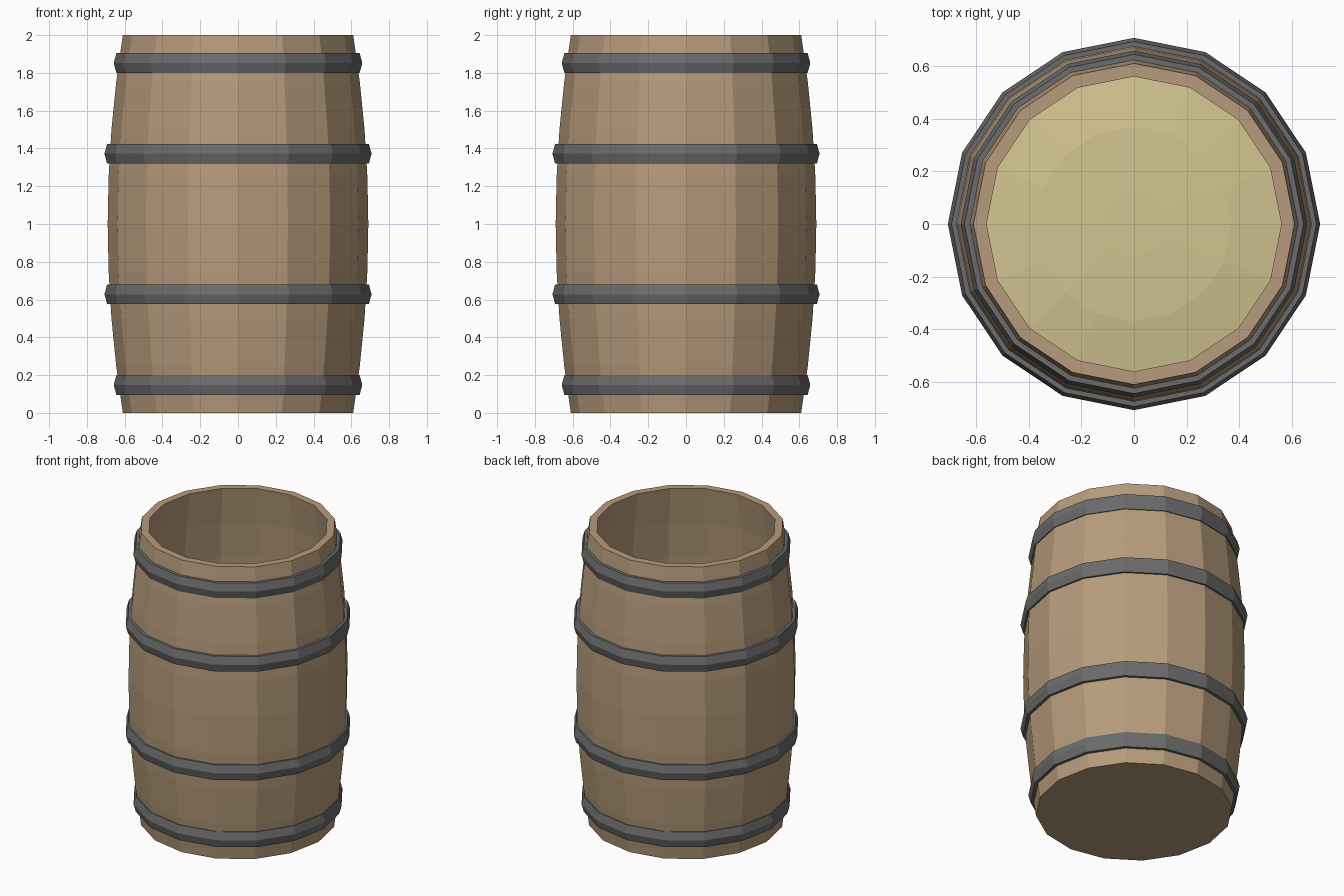
import bpy
from math import sin, cos, tau

if "Cube" in bpy.data.objects:
    bpy.data.objects.remove(bpy.data.objects["Cube"], do_unlink=True)

SIDES = 16


def material(name, color):
    m = bpy.data.materials.new(name)
    m.use_nodes = True
    m.diffuse_color = (*color, 1)
    m.node_tree.nodes["Principled BSDF"].inputs["Base Color"].default_value = (*color, 1)
    return m


def lathe(name, profile, mat, closed=False):
    """Spin (radius, height) points about z; open ends are capped when not closed."""
    verts = [(r * cos(tau * i / SIDES), r * sin(tau * i / SIDES), z)
             for r, z in profile for i in range(SIDES)]
    rows = len(profile)
    faces = []
    for k in range(rows if closed else rows - 1):
        a, b = k * SIDES, (k + 1) % rows * SIDES
        for i in range(SIDES):
            j = (i + 1) % SIDES
            faces.append((a + i, a + j, b + j, b + i))
    if not closed:
        faces.append(tuple(reversed(range(SIDES))))
        faces.append(tuple(range((rows - 1) * SIDES, rows * SIDES)))
    mesh = bpy.data.meshes.new(name)
    mesh.from_pydata(verts, [], faces)
    mesh.materials.append(mat)
    obj = bpy.data.objects.new(name, mesh)
    bpy.context.collection.objects.link(obj)
    return obj


def bulge(z):
    return 0.69 - 0.08 * (z - 1) ** 2


wood = material("oak wood", (0.47, 0.33, 0.2))
iron = material("dark iron", (0.15, 0.15, 0.15))
grain = material("pale grain", (0.64, 0.55, 0.28))

# Bulging staves: outer wall up, rim, inner wall down to the floor
heights = [i / 4 for i in range(9)]
outer = [(bulge(z), z) for z in heights]
inner = [(bulge(z) - 0.05, z) for z in reversed(heights[1:])]
lathe("barrel_body", outer + inner + [(0.57, 0.1)], wood)

# Iron hoops with a ridged outer face, mirrored about the middle
for label, z, r in (("end", 0.852, 0.658), ("middle", 0.372, 0.707)):
    for side, s in (("upper", 1), ("lower", -1)):
        section = [(r - 0.035, -0.052), (r - 0.014, -0.052), (r, 0),
                   (r - 0.014, 0.052), (r - 0.035, 0.052)]
        lathe(f"{side}_{label}_hoop", [(a, 1 + s * z + h) for a, h in section],
              iron, closed=True)

# Gently heaped contents
lathe("grain_fill", [(0.6, 1.1), (0.66, 1.2), (0.37, 1.24), (0.12, 1.25)], grain)
